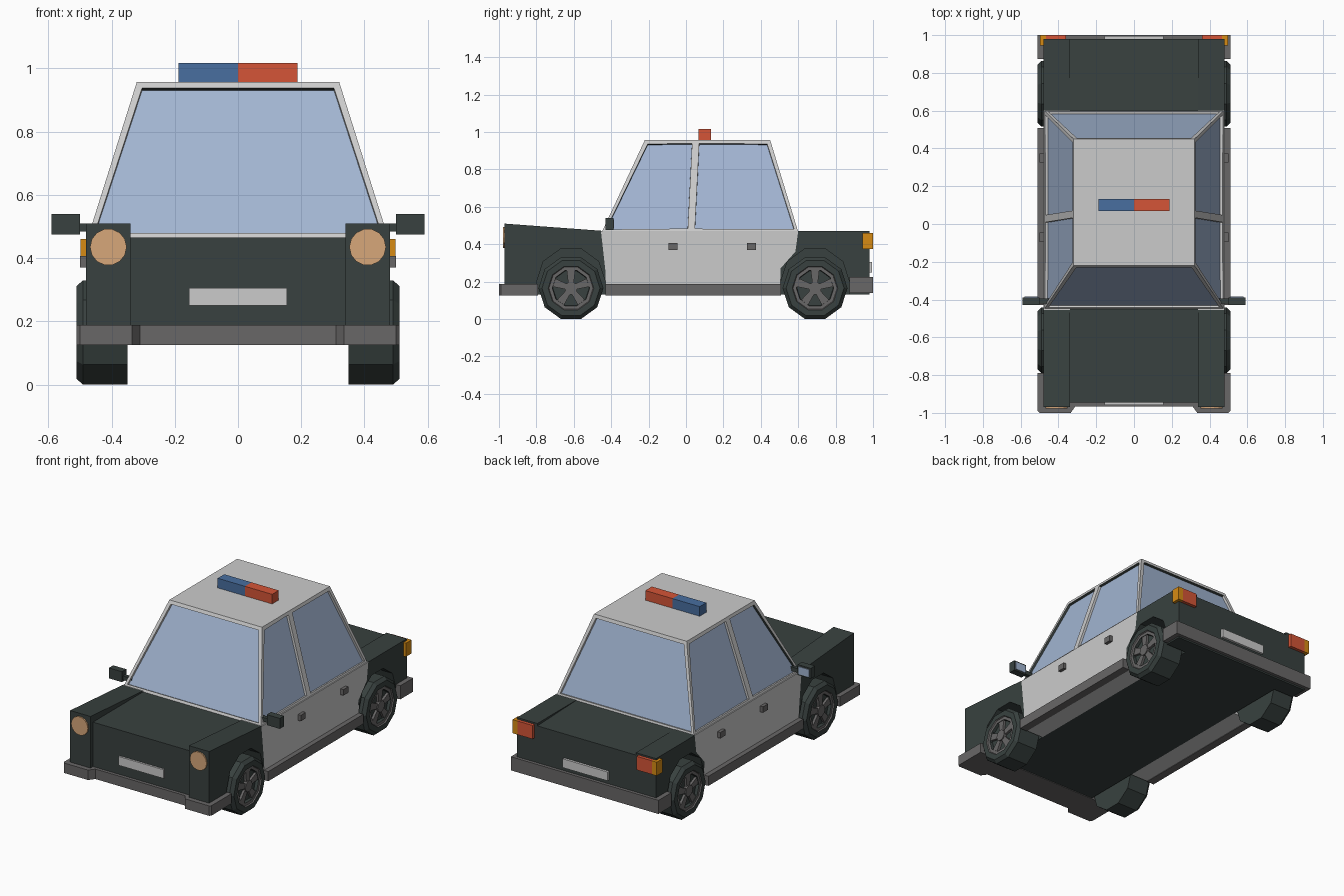
import bpy, bmesh
from math import cos, sin, radians

if "Cube" in bpy.data.objects:
    bpy.data.objects.remove(bpy.data.objects["Cube"])


def material(name, r, g, b):
    m = bpy.data.materials.new(name)
    m.use_nodes = True
    m.diffuse_color = (r, g, b, 1)
    m.node_tree.nodes["Principled BSDF"].inputs["Base Color"].default_value = (r, g, b, 1)
    return m


DARK = material("dark_green_black", .04, .053, .05)
WHITE = material("white_paint", .6, .6, .6)
GREY = material("grey_trim", .14, .135, .135)
GLASS = material("blue_glass", .36, .46, .64)
RED = material("red_lamp", .66, .09, .038)
BLUE = material("blue_lamp", .065, .156, .35)
ORANGE = material("orange_lamp", .68, .26, .007)
LAMP = material("headlight_tan", .68, .39, .195)


def finish(name, bm, mats, mirror=False):
    bmesh.ops.recalc_face_normals(bm, faces=bm.faces)
    mesh = bpy.data.meshes.new(name)
    bm.to_mesh(mesh)
    bm.free()
    for m in mats:
        mesh.materials.append(m)
    ob = bpy.data.objects.new(name, mesh)
    bpy.context.scene.collection.objects.link(ob)
    if mirror:
        ob.modifiers.new("Mirror", 'MIRROR')
    return ob


def prism(name, pts, axis, a, b, mat, mirror=False):
    """Extrude a 2D outline along an axis from a to b."""
    place = {'x': lambda p, t: (t, p[0], p[1]),
             'y': lambda p, t: (p[0], t, p[1]),
             'z': lambda p, t: (p[0], p[1], t)}[axis]
    bm = bmesh.new()
    lo = [bm.verts.new(place(p, a)) for p in pts]
    hi = [bm.verts.new(place(p, b)) for p in pts]
    bm.faces.new(lo)
    bm.faces.new(hi)
    for i in range(len(pts)):
        j = (i + 1) % len(pts)
        bm.faces.new((lo[i], lo[j], hi[j], hi[i]))
    return finish(name, bm, [mat], mirror)


def box(name, x, y, z, mat, mirror=False):
    outline = [(y[0], z[0]), (y[1], z[0]), (y[1], z[1]), (y[0], z[1])]
    return prism(name, outline, 'x', x[0], x[1], mat, mirror)


def circle(cy, cz, r, n=10):
    return [(cy + r * cos(radians(360 * i / n)), cz + r * sin(radians(360 * i / n)))
            for i in range(n)]


FRONT_Y, REAR_Y = -.615, .69
INNER, SIDE = .34, .48


def arch(cy):
    """Wheel opening outline, running from low y to high y."""
    return circle(cy, .2, .183)[5::-1]


# Body: centre block and side panels with wheel openings
prism("body_centre", [(-.945, .13), (.98, .13), (.98, .455), (.6, .468),
                      (-.45, .465), (-.945, .465)], 'x', -INNER, INNER, DARK)
prism("front_fender", [(-.97, .13), (-.798, .13)] + arch(FRONT_Y) +
      [(-.43, .25), (-.455, .472), (-.97, .51)], 'x', INNER, SIDE, DARK, True)
prism("door_panel", [(-.43, .13), (.507, .13), (.505, .27), (.585, .36), (.6, .47),
                     (-.455, .47), (-.43, .25)], 'x', INNER, SIDE, WHITE, True)
prism("rear_fender", [(.505, .27)] + arch(REAR_Y) +
      [(.873, .13), (.98, .13), (.98, .47), (.6, .47), (.585, .36)],
      'x', INNER, SIDE, DARK, True)


# Cabin: tapered shell with inset windows, each side split by a pillar
def cabin():
    bm = bmesh.new()

    def ring(x, z, ys):
        return {s: [bm.verts.new((s * x, y, z)) for y in ys] for s in (-1, 1)}

    low = ring(.475, .465, (-.45, .028, .6))
    top = ring(.32, .957, (-.22, .052, .45))
    panes = []
    for s in (-1, 1):
        for i in (0, 1):
            panes.append(bm.faces.new((low[s][i], low[s][i + 1], top[s][i + 1], top[s][i])))
    for i in (0, 2):
        panes.append(bm.faces.new((low[-1][i], low[1][i], top[1][i], top[-1][i])))
    for level in (low, top):
        bm.faces.new(level[-1] + level[1][::-1])
    bmesh.ops.recalc_face_normals(bm, faces=bm.faces)
    walls = bmesh.ops.inset_individual(bm, faces=panes, thickness=.027, depth=0)["faces"]
    reveals = bmesh.ops.inset_individual(bm, faces=panes, thickness=.001, depth=-.014)["faces"]
    for f in panes:
        f.material_index = 1
    bm.normal_update()
    for f in reveals:
        if f.normal.z < -.3:
            f.material_index = 2
    finish("cabin", bm, [WHITE, GLASS, DARK])


cabin()

# Bumpers and sills
half = [(.51, -.79), (.51, -.99), (.5, -1), (.335, -1), (.31, -.965)]
prism("front_bumper", half + [(-x, y) for x, y in half[::-1]], 'z', .126, .188, GREY)
box("rear_bumper", (-.51, .51), (.873, 1), (.14, .225), GREY)
box("sill", (.46, .51), (-.43, .507), (.127, .187), GREY, True)

# Number plates without lettering
box("front_plate", (-.155, .155), (-.957, -.94), (.25, .305), WHITE)
box("rear_plate", (-.155, .155), (.97, .995), (.25, .305), WHITE)

# Lamps
prism("headlight", circle(.41, .435, .058, 14), 'y', -.978, -.965, LAMP, True)
box("tail_light", (.36, .465), (.97, 1), (.375, .46), RED, True)
box("rear_indicator", (.465, .498), (.945, 1), (.375, .46), ORANGE, True)
box("roof_light_blue", (-.188, 0), (.068, .133), (.95, 1.017), BLUE)
box("roof_light_red", (0, .188), (.068, .133), (.95, 1.017), RED)

# Door handles and mirrors
for name, y in (("front_handle", -.07), ("rear_handle", .35)):
    box(name, (.47, .5), (y - .024, y + .024), (.37, .407), GREY, True)
box("mirror_arm", (.44, .51), (-.42, -.395), (.485, .51), DARK, True)
box("mirror_housing", (.5, .59), (-.43, -.388), (.475, .54), DARK, True)
box("mirror_glass", (.509, .581), (-.39, -.384), (.484, .531), GLASS, True)


# Wheels: turned tyre and rim, with spokes and a hub
def wheel(place, cy):
    cz, sides = .165, 10
    profile = [(.1, .35), (.1735, .35), (.1735, .49), (.155, .51), (.122, .51),
               (.118, .503), (.1, .503), (.097, .485)]
    bm = bmesh.new()
    rings = [[bm.verts.new((x, y, z)) for y, z in circle(cy, cz, r, sides)]
             for r, x in profile]
    for k in range(len(rings) - 1):
        for i in range(sides):
            j = (i + 1) % sides
            f = bm.faces.new((rings[k][i], rings[k][j], rings[k + 1][j], rings[k + 1][i]))
            f.material_index = 1 if k in (4, 5) else 0
    bm.faces.new(rings[0])
    bm.faces.new(rings[-1])
    finish(place + "_wheel", bm, [DARK, GREY], True)
    prism(place + "_hub", circle(cy, cz, .035, sides), 'x', .48, .506, GREY, True)
    for n in range(5):
        a = radians(90 + 72 * n)
        outline = [(cy + u * cos(a) - v * sin(a), cz + u * sin(a) + v * cos(a))
                   for u, v in ((.02, -.014), (.104, -.024), (.104, .024), (.02, .014))]
        prism(f"{place}_spoke_{n + 1}", outline, 'x', .48, .5, GREY, True)


wheel("front", FRONT_Y)
wheel("rear", REAR_Y)
